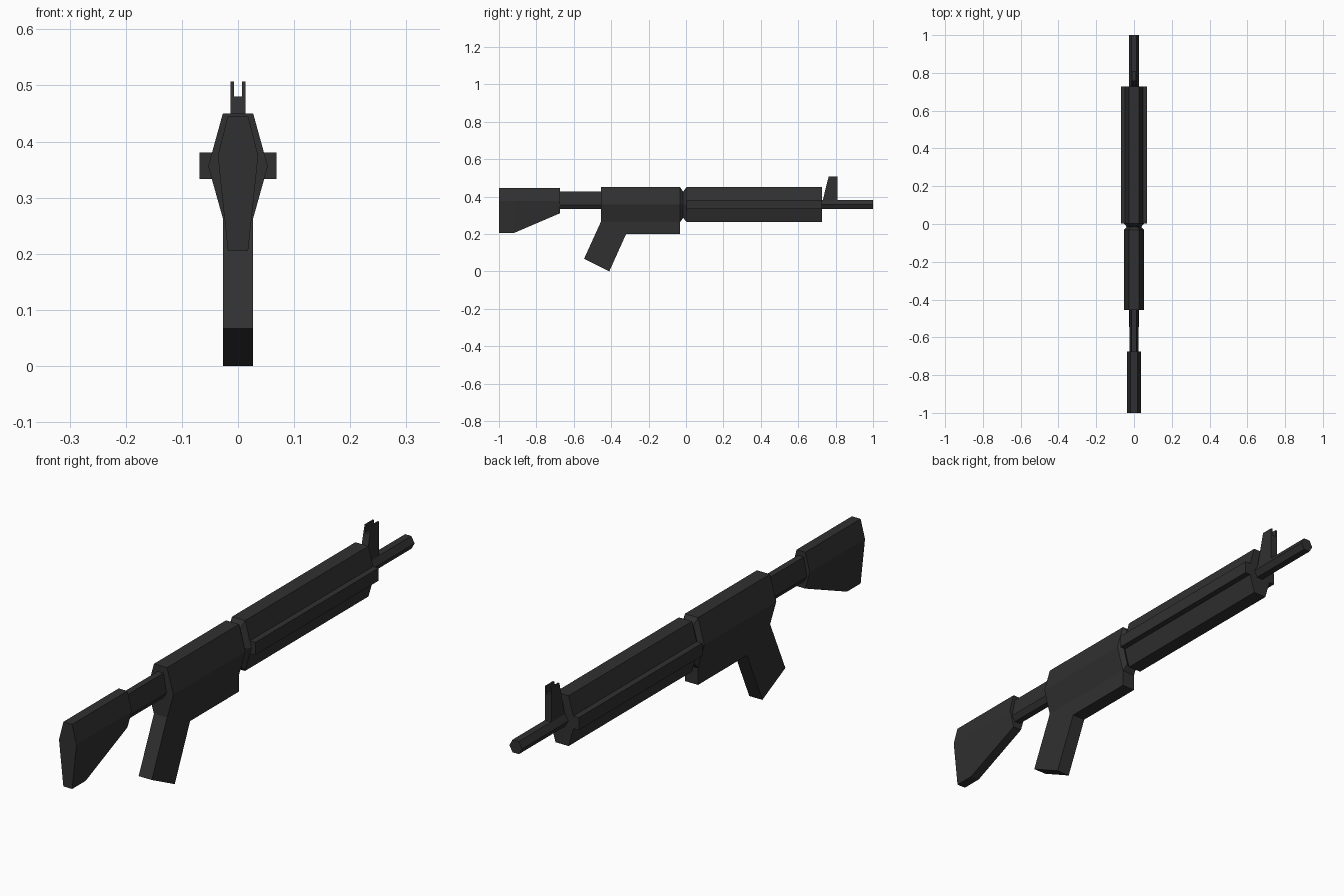
import bpy
import bmesh

cube = bpy.data.objects.get("Cube")
if cube:
    bpy.data.objects.remove(cube, do_unlink=True)

metal = bpy.data.materials.new("dark_charcoal")
metal.use_nodes = True
colour = (0.03, 0.03, 0.03, 1)
metal.diffuse_color = colour
metal.node_tree.nodes["Principled BSDF"].inputs["Base Color"].default_value = colour


def loft(name, rings):
    """Join rings of equal length with side faces and cap both ends."""
    bm = bmesh.new()
    loops = [[bm.verts.new(p) for p in ring] for ring in rings]
    n = len(loops[0])
    for a, b in zip(loops, loops[1:]):
        for i in range(n):
            j = (i + 1) % n
            bm.faces.new((a[i], a[j], b[j], b[i]))
    bm.faces.new(loops[0])
    bm.faces.new(loops[-1])
    bmesh.ops.recalc_face_normals(bm, faces=bm.faces)
    mesh = bpy.data.meshes.new(name)
    bm.to_mesh(mesh)
    bm.free()
    mesh.materials.append(metal)
    obj = bpy.data.objects.new(name, mesh)
    bpy.context.collection.objects.link(obj)
    return obj


def hexagon(y, top, mid, bottom, wide, flat):
    """Six-sided section with flat top and bottom and a side ridge."""
    return [(-flat, y, top), (flat, y, top), (wide, y, mid),
            (flat, y, bottom), (-flat, y, bottom), (-wide, y, mid)]


def plate(name, profile, x0, x1):
    """Extrude a (y, z) profile across x."""
    return loft(name, [[(x, y, z) for y, z in profile] for x in (x0, x1)])


# Shoulder stock, tapering towards the tube
loft("stock", [hexagon(y, 0.445, 0.375, bottom, 0.036, 0.018)
               for y, bottom in ((-1, 0.205), (-0.92, 0.205), (-0.675, 0.31))])

# Tube between stock and body
loft("stock_tube", [hexagon(y, 0.426, 0.355, 0.334, 0.025, 0.012)
                    for y in (-0.69, -0.44)])

# Body with the lower housing and slanted grip
body = (0.45, 0.356, 0.263, 0.053, 0.027)
loft("body", [hexagon(y, *body) for y in (-0.455, -0.032)])
plate("lower_housing_and_grip",
      [(-0.455, 0.265), (-0.032, 0.265), (-0.032, 0.2),
       (-0.32, 0.2), (-0.41, 0), (-0.545, 0.067)], -0.027, 0.027)

# Pinched neck joining body and fore-end
loft("neck", [hexagon(-0.032, *body),
              hexagon(-0.015, 0.426, 0.356, 0.286, 0.039, 0.02),
              hexagon(0.003, *body)])

# Fore-end with a side rail on each side
loft("fore_end", [hexagon(y, *body) for y in (0.003, 0.728)])
for side, sign in (("left", 1), ("right", -1)):
    plate(side + "_rail",
          [(0.003, 0.333), (0.728, 0.333), (0.728, 0.38), (0.003, 0.38)],
          sign * 0.04, sign * 0.069)

# Barrel
loft("barrel", [hexagon(y, 0.38, 0.356, 0.333, 0.026, 0.013)
                for y in (0.7, 1)])

# Forked sight: sloped block with two prongs
plate("sight_base", [(0.73, 0.375), (0.81, 0.375), (0.81, 0.48), (0.756, 0.48)],
      -0.0135, 0.0135)
for side, sign in (("left", 1), ("right", -1)):
    plate(side + "_sight_prong",
          [(0.756, 0.48), (0.81, 0.48), (0.81, 0.507), (0.763, 0.507)],
          sign * 0.0075, sign * 0.0135)
